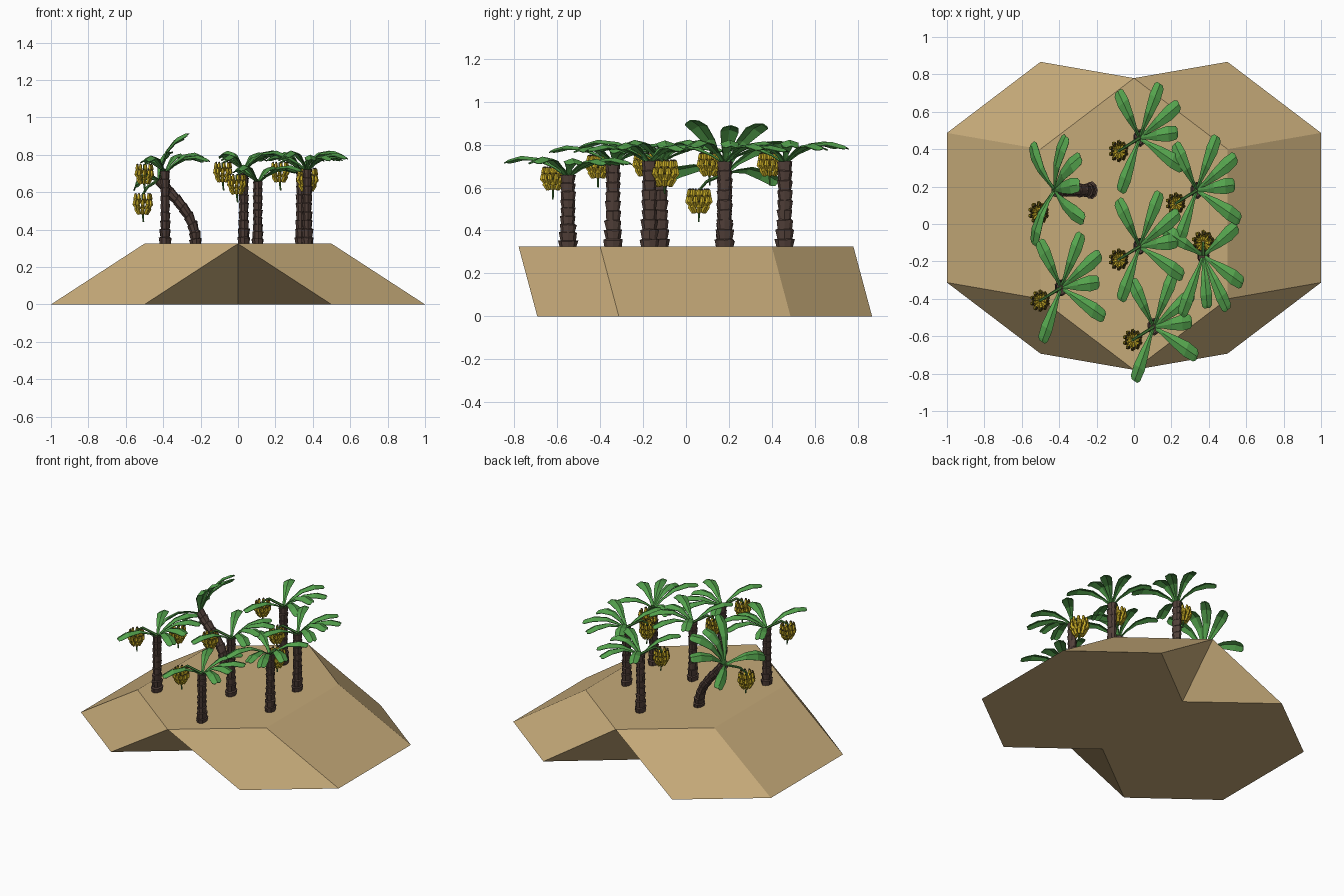
import bpy, bmesh, math, random
from mathutils import Vector, Matrix

if "Cube" in bpy.data.objects:
    bpy.data.objects.remove(bpy.data.objects["Cube"])
random.seed(4)

def material(name, c):
    m = bpy.data.materials.new(name)
    m.diffuse_color = (*c, 1)
    m.use_nodes = True
    m.node_tree.nodes["Principled BSDF"].inputs["Base Color"].default_value = m.diffuse_color
    return m

SAND = material("sand", (0.56, 0.40, 0.19))
BARK = material("bark brown", (0.085, 0.052, 0.042))
LEAF = material("leaf green", (0.09, 0.37, 0.075))
STALK = material("stalk green", (0.07, 0.24, 0.05))
BANANA = material("banana yellow", (0.60, 0.43, 0.02))
TIP = material("banana tip brown", (0.06, 0.045, 0.02))

def finish(bm, name, mats, matrix=Matrix()):
    bmesh.ops.transform(bm, matrix=matrix, verts=bm.verts)
    me = bpy.data.meshes.new(name)
    bm.to_mesh(me)
    bm.free()
    for m in mats:
        me.materials.append(m)
    ob = bpy.data.objects.new(name, me)
    bpy.context.collection.objects.link(ob)
    return ob

def tube(bm, path, radii, sides, jag=0.0):
    """Loft rings of the given radii along a path of points, with end caps."""
    rings = []
    for i, p in enumerate(path):
        d = path[min(i + 1, len(path) - 1)] - path[max(i - 1, 0)]
        q = Vector((0, 0, 1)).rotation_difference(d)
        ring = []
        for k in range(sides):
            a = math.tau * k / sides
            r = radii[i] * (1 + random.uniform(-jag, jag))
            off = Vector((r * math.cos(a), r * math.sin(a), random.uniform(-jag, jag) * radii[i]))
            ring.append(bm.verts.new(p + q @ off))
        rings.append(ring)
    faces = []
    for a, b in zip(rings, rings[1:]):
        faces.append([bm.faces.new((a[k], a[(k + 1) % sides], b[(k + 1) % sides], b[k]))
                      for k in range(sides)])
    faces[0].append(bm.faces.new(rings[0][::-1]))
    faces[-1].append(bm.faces.new(rings[-1]))
    return faces

# Island: a flat hexagon leaning out to both sides as two merged oblique prisms
def build_island():
    bm = bmesh.new()
    H = 0.325
    hexa = [(0, .78), (-.5, .40), (-.5, -.40), (0, -.78), (.5, -.40), (.5, .40)]
    top = [bm.verts.new((x, y, H)) for x, y in hexa]
    back = bm.verts.new((0, .48, 0))
    front = bm.verts.new((0, -.31, 0))
    left = [bm.verts.new((x - .5, y + .087, 0)) for x, y in hexa[:4]]
    right = [bm.verts.new((-v.co.x, v.co.y, 0)) for v in left]
    sides = [(left, top[:4]), (right, [top[0], top[5], top[4], top[3]])]
    bm.faces.new(top)
    for low, up in sides:
        for i in range(3):
            bm.faces.new((up[i], low[i], low[i + 1], up[i + 1]))
        bm.faces.new((up[0], low[0], back))
        bm.faces.new((up[3], low[3], front))
    bm.faces.new([back] + left + [front] + right[::-1])
    bmesh.ops.recalc_face_normals(bm, faces=bm.faces)
    finish(bm, "island", [SAND])

# Trunk: stacked flaring bark segments with jagged rims
def trunk(ctrl, matrix, name):
    bm = bmesh.new()
    n = 9
    def at(t):
        f = t * (len(ctrl) - 1)
        i = min(int(f), len(ctrl) - 2)
        return ctrl[i].lerp(ctrl[i + 1], f - i)
    path, radii = [], []
    for i in range(n):
        base = 0.043 - 0.009 * min(1, i / 3)
        path += [at(i / n), at((i + 0.93) / n)]
        radii += [base * 0.90, base * 1.08]
    tube(bm, path, radii, 9, 0.07)
    finish(bm, name, [BARK], matrix)

# Crown: folded blades that widen outward and end bluntly
LEAVES = [(-.16, .25), (.15, .29), (.29, .18), (.28, .03), (.32, -.16), (-.14, -.29)]
SHAPE = [(0, 0, .010), (.2, .045, .014), (.45, .085, .030), (.75, .095, .043),
         (.95, .078, .037), (1, .070, .022)]  # distance, height, half width

def crown(matrix, name):
    bm = bmesh.new()
    for lx, ly in LEAVES:
        d = Vector((lx, ly, 0))
        s = Vector((-ly, lx, 0)).normalized()
        rise = random.uniform(.85, 1.15)
        rows = []
        for t, z, w in SHAPE:
            c = d * t + Vector((0, 0, z * rise))
            drop = Vector((0, 0, -0.35 * w))
            rows.append([bm.verts.new(c + s * w + drop), bm.verts.new(c),
                         bm.verts.new(c - s * w + drop)])
        for a, b in zip(rows, rows[1:]):
            for k in range(2):
                bm.faces.new((a[k], a[k + 1], b[k + 1], b[k]))
    bmesh.ops.recalc_face_normals(bm, faces=bm.faces)
    for f in bm.faces:
        if f.normal.z < 0:
            f.normal_flip()
    ob = finish(bm, name, [LEAF], matrix)
    mod = ob.modifiers.new("thickness", 'SOLIDIFY')
    mod.thickness = 0.004

# Banana bunch: three tiers of curved fruit around a hanging stalk
def bananas(name, crown_pos, centre, size):
    bm = bmesh.new()
    for tier, (z, r, count) in enumerate([(.022, .036, 9), (-.008, .040, 10), (-.034, .030, 8)]):
        for k in range(count):
            a = math.tau * (k + tier * .5) / count
            out = Vector((math.cos(a), math.sin(a), 0))
            prof = [(.25, -.014), (.85, -.016), (1.25, .004), (1.2, .024), (1.08, .030)]
            path = [out * r * u + Vector((0, 0, z + h)) for u, h in prof]
            faces = tube(bm, path, [.004, .011, .012, .008, .003], 5)
            for f in faces[-1]:
                f.material_index = 1
    bmesh.ops.recalc_face_normals(bm, faces=bm.faces)
    finish(bm, name + "_bananas", [BANANA, TIP],
           Matrix.Translation(centre) @ Matrix.Diagonal((.9 * size, size, size, 1)))
    bm = bmesh.new()
    arch = crown_pos.lerp(centre, .7) + Vector((0, 0, .05))
    arch.z = max(arch.z, centre.z + .065)
    path = [crown_pos, arch, centre + Vector((0, 0, .045)), centre - Vector((0, 0, .05)),
            centre - Vector((-.005, 0, .10))]
    tube(bm, path, [.009, .008, .007, .006, .004], 6)
    finish(bm, name + "_banana_stalk", [STALK])

build_island()
SQUASH = Matrix.Diagonal((.73, 1, 1, 1))
NORMAL = (-.112, -.07, -.015)
# x, y, crown height, turn, bunch offset, bunch size
TREES = [(.03, .46, .725, 0, NORMAL, 1), (.335, .18, .725, 0, NORMAL, 1),
         (.03, -.12, .725, 0, NORMAL, 1), (.37, -.17, .725, -90, (0, .07, -.055), 1.15),
         (-.39, -.34, .715, 0, NORMAL, 1), (.105, -.55, .66, 0, NORMAL, 1)]
for i, (x, y, z, turn, off, size) in enumerate(TREES, 1):
    name = f"palm_{i}"
    place = Matrix.Translation((x, y, 0)) @ SQUASH
    trunk([Vector((0, 0, .315)), Vector((0, 0, z))], place, name + "_trunk")
    crown(Matrix.Translation((x, y, z - .01)) @ SQUASH @ Matrix.Rotation(math.radians(turn), 4, 'Z'),
          name + "_leaves")
    top = Vector((x, y, z))
    bananas(name, top, top + Vector(off), size)

# Leaning palm with a bent trunk and tilted crown
bend = [(0, .315), (-.005, .38), (-.03, .46), (-.085, .54), (-.15, .61), (-.20, .67)]
trunk([Vector((x / .73, 0, z)) for x, z in bend],
      Matrix.Translation((-.225, .18, 0)) @ SQUASH, "leaning_palm_trunk")
tip = Vector((-.425, .18, .665))
crown(Matrix.Translation(tip) @ SQUASH @ Matrix.Rotation(math.radians(-36), 4, 'Y'),
      "leaning_palm_leaves")
bananas("leaning_palm", tip, Vector((-.51, .06, .54)), 1.05)
